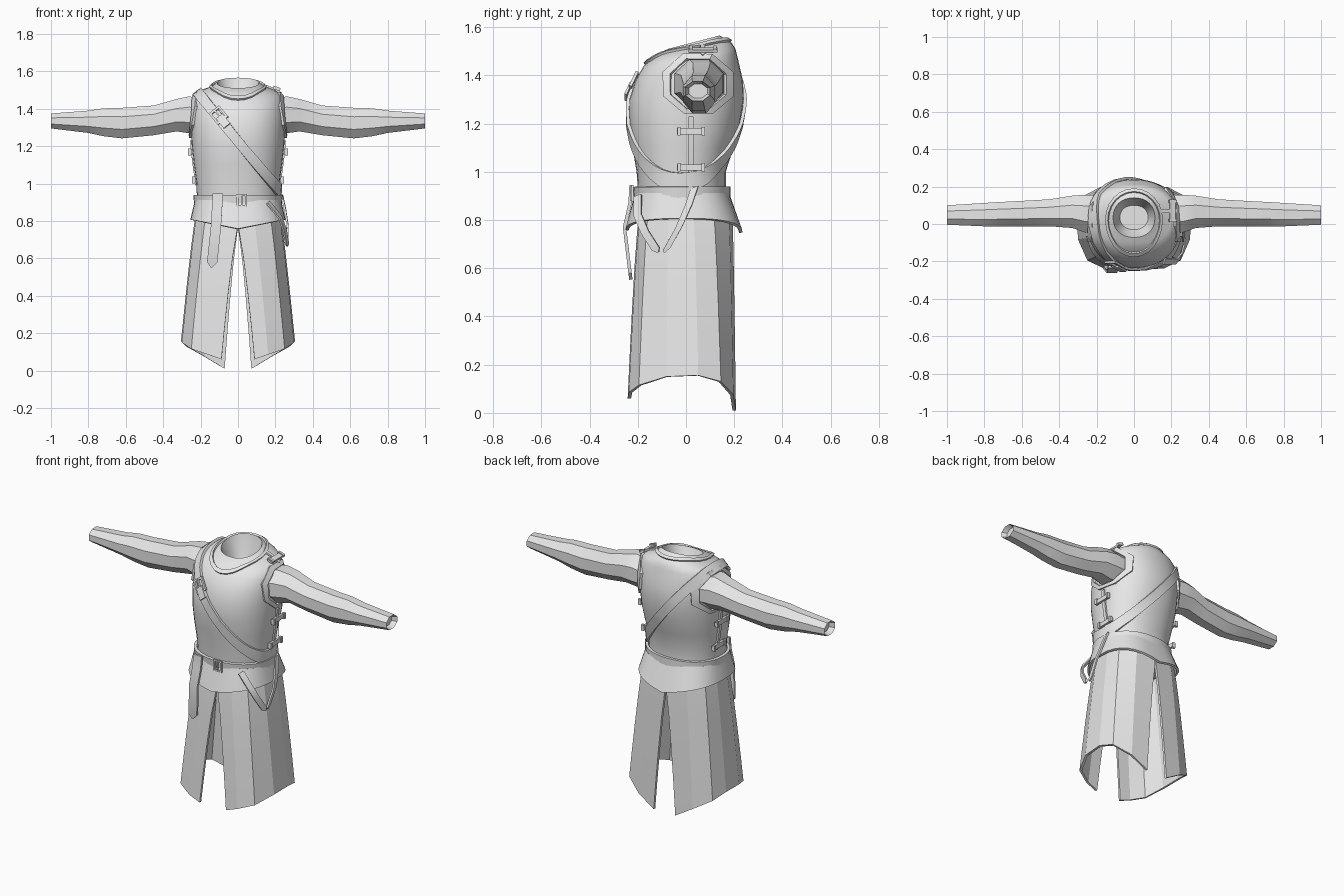
import bpy, bmesh, math
from mathutils import Vector, Matrix
from mathutils.bvhtree import BVHTree

if "Cube" in bpy.data.objects:
    bpy.data.objects.remove(bpy.data.objects["Cube"])

cloth = bpy.data.materials.new("grey cloth")
cloth.diffuse_color = (0.8, 0.8, 0.8, 1)
cloth.use_nodes = True
cloth.node_tree.nodes["Principled BSDF"].inputs["Base Color"].default_value = cloth.diffuse_color


def finish(name, bm, thick=0.0, angle=30):
    """Turn a bmesh into a named object with optional thickness."""
    bmesh.ops.recalc_face_normals(bm, faces=bm.faces)
    me = bpy.data.meshes.new(name)
    bm.to_mesh(me)
    bm.free()
    me.materials.append(cloth)
    ob = bpy.data.objects.new(name, me)
    bpy.context.collection.objects.link(ob)
    bpy.ops.object.select_all(action='DESELECT')
    ob.select_set(True)
    bpy.context.view_layer.objects.active = ob
    if thick:
        mod = ob.modifiers.new("thickness", 'SOLIDIFY')
        mod.thickness, mod.offset = thick, 0
        bpy.ops.object.modifier_apply(modifier=mod.name)
    bpy.ops.object.shade_smooth_by_angle(angle=math.radians(angle))
    return ob


def loft(name, rings, closed=True, cap=False, thick=0.0, angle=30):
    """Skin a list of equally long point rings."""
    bm = bmesh.new()
    rows = [[bm.verts.new(p) for p in r] for r in rings]
    n = len(rows[0])
    for a, b in zip(rows, rows[1:]):
        for i in range(n if closed else n - 1):
            j = (i + 1) % n
            bm.faces.new((a[i], a[j], b[j], b[i]))
    if cap:
        bm.faces.new(rows[0])
        bm.faces.new(rows[-1])
    return finish(name, bm, thick, angle)


def oval(z, hx, y0, y1, tilt=0.0, n=32, power=2.2):
    """Horizontal superellipse ring, tilted upward toward the back."""
    pts = []
    for i in range(n):
        a = 2 * math.pi * i / n
        c, s = math.cos(a), math.sin(a)
        x = hx * math.copysign(abs(c) ** (2 / power), c)
        dy = (y1 - y0) / 2 * math.copysign(abs(s) ** (2 / power), s)
        pts.append(Vector((x, (y0 + y1) / 2 + dy, z + tilt * dy)))
    return pts


def boxes(name, parts, matrix):
    """Join boxes given as (centre, size) in a local frame."""
    bm = bmesh.new()
    for c, s in parts:
        bmesh.ops.create_cube(bm, size=1, matrix=matrix @ Matrix.Translation(c) @ Matrix.Diagonal((*s, 1)))
    return finish(name, bm)


def buckle(name, matrix, w, h, t=0.01):
    """Square frame in the local xz plane with a tongue across it."""
    boxes(name, [((sx * w / 2, 0, 0), (t, t, h + t)) for sx in (-1, 1)]
          + [((0, 0, sz * h / 2), (w, t, t)) for sz in (-1, 1)]
          + [((0, -t / 2, 0), (t * 0.7, t, h))], matrix)


def strip(name, pts, wide, thick=0.01):
    """Flat strap following points, with a tapered tip."""
    w = Vector(wide) / 2
    rows = [(Vector(p) - w, Vector(p) + w) for p in pts]
    tip = Vector(pts[-1]) + (Vector(pts[-1]) - Vector(pts[-2])).normalized() * w.length
    rows.append((tip - w * 0.2, tip + w * 0.2))
    return loft(name, rows, closed=False, thick=thick)


# Torso with shoulders, collar and the hollow inside of the collar
torso = loft("torso", [oval(*r) for r in (
    (0.84, 0.21, -0.19, 0.165), (0.93, 0.22, -0.2, 0.165), (1.0, 0.222, -0.205, 0.165),
    (1.1, 0.236, -0.222, 0.197), (1.2, 0.247, -0.235, 0.225), (1.3, 0.25, -0.235, 0.24),
    (1.38, 0.25, -0.21, 0.236), (1.44, 0.245, -0.175, 0.222), (1.475, 0.232, -0.145, 0.212, 0.05),
    (1.497, 0.2, -0.125, 0.205, 0.08), (1.515, 0.145, -0.105, 0.19, 0.13),
    (1.538, 0.112, -0.072, 0.14, 0.26), (1.5, 0.1, -0.06, 0.13, 0.2), (1.43, 0.075, -0.03, 0.1))],
    cap=True, angle=45)
tree = BVHTree.FromPolygons([v.co for v in torso.data.vertices],
                            [list(p.vertices) for p in torso.data.polygons])


def drape(origin, direction, off):
    """Point on the torso hit by a ray, lifted off the surface."""
    d = Vector(direction).normalized()
    loc, nor, _, _ = tree.ray_cast(Vector(origin), d)
    if loc is None:
        return None
    return loc + (nor if nor.dot(d) < 0 else -nor) * off


def band(name, centre, u, width, off, thick, n=48):
    """Closed strap around the torso in the plane of u and the y axis."""
    u, v, c = Vector(u).normalized(), Vector((0, 1, 0)), Vector(centre)
    side = u.cross(v)
    rings = []
    for k in (-0.5, 0.5):
        ring = []
        for i in range(n):
            a = 2 * math.pi * i / n
            d = u * math.cos(a) + v * math.sin(a)
            o = c + side * width * k
            ring.append(drape(o + d, -d, off) or o + d * 0.2)
        rings.append(ring)
    return loft(name, rings, thick=thick)


# Flared lower edge of the vest
top = oval(0.91, 0.224, -0.205, 0.172, power=2.5)
hem = oval(0.805, 0.248, -0.245, 0.228, power=2.5)
for p in hem:
    p.z -= (0.048 if p.y < 0 else 0.058) * max(0, 1 - abs(p.x) / 0.245)
loft("vest_flare", [top, hem], thick=0.014)

# Belt, its buckle and the diagonal chest strap
band("belt", (0, 0, 0.91), (1, 0, 0.0), 0.058, 0.012, 0.016)
buckle("belt_buckle", Matrix.Translation((0.02, -0.222, 0.91)), 0.045, 0.06)
diagonal = Vector((0.45, 0, -0.55)).normalized()
band("chest_strap", (0, 0.01, 1.225), diagonal, 0.052, 0.008, 0.014, 56)
spot = drape((-0.1, -1, 1.36), (0, 1, 0), 0.016)
lean = Matrix.Rotation(math.radians(-39), 4, 'Y') @ Matrix.Rotation(math.radians(-20), 4, 'X')
buckle("chest_buckle", Matrix.Translation(spot) @ lean, 0.06, 0.07, 0.012)
boxes("chest_strap_end", [((0, -0.008, -0.045), (0.045, 0.01, 0.07))], Matrix.Translation(spot) @ lean)

# Neckline trim
neck = []
for k in (1.0, 0.9):
    ring = []
    for i in range(24):
        a = 2 * math.pi * i / 24
        y = 0.02 + math.sin(a) * (0.165 if math.sin(a) > 0 else 0.19) * k
        ring.append(drape((0.15 * k * math.cos(a), y, 2), (0, 0, -1), 0.005))
    neck.append(ring)
loft("neckline_trim", neck, thick=0.012)

# Hanging belt straps
strip("front_belt_strap", [(-0.108, -0.228, 0.945), (-0.112, -0.232, 0.87), (-0.118, -0.255, 0.77),
                           (-0.138, -0.232, 0.58)], (0.055, 0, 0), 0.014)
strip("side_strap_rear", [(0.236, 0.035, 0.935), (0.252, 0.01, 0.86), (0.266, -0.03, 0.77),
                          (0.262, -0.08, 0.68)], (0, 0.032, 0.012))
strip("side_strap_front", [(0.16, -0.2, 0.9), (0.225, -0.2, 0.82), (0.25, -0.17, 0.75),
                           (0.262, -0.125, 0.68)], (0.012, 0.03, 0.012))

# Sleeve stations: x, lower z, upper z, front y, back y
SLEEVE = ((0.17, 1.27, 1.45, -0.06, 0.16), (0.26, 1.265, 1.47, -0.05, 0.16),
          (0.33, 1.275, 1.455, -0.025, 0.155), (0.45, 1.255, 1.42, -0.015, 0.135),
          (0.62, 1.238, 1.408, -0.015, 0.125), (0.72, 1.25, 1.405, -0.015, 0.12),
          (0.8, 1.268, 1.392, -0.015, 0.115), (1.0, 1.293, 1.376, -0.006, 0.102),
          (0.97, 1.305, 1.365, 0.01, 0.09))
# Skirt half: top xy, bottom xy and hem height, from front slit to back slit
SKIRT = ((0, -0.185, 0.088, -0.235, 0.06), (0.08, -0.18, 0.16, -0.23, 0.085),
         (0.165, -0.15, 0.245, -0.19, 0.115), (0.212, -0.07, 0.293, -0.08, 0.15),
         (0.218, 0.03, 0.298, 0.05, 0.155), (0.2, 0.11, 0.275, 0.14, 0.13),
         (0.12, 0.17, 0.18, 0.19, 0.075), (0, 0.185, 0.072, 0.2, 0.01))

for s, side in ((-1, "right"), (1, "left")):
    # Sleeve
    rings = []
    for x, z0, z1, y0, y1 in SLEEVE:
        rings.append([(s * x, (y0 + y1) / 2 + (y1 - y0) / 2 * math.cos(a) * 1.04,
                       (z0 + z1) / 2 + (z1 - z0) / 2 * math.sin(a) * 1.04)
                      for a in (math.pi * (i + 0.5) / 4 for i in range(8))])
    loft(side + "_sleeve", rings, cap=True, angle=35)

    # Armhole trim
    trim = []
    for ry, rz in ((0.15, 0.128), (0.118, 0.108)):
        trim.append([drape((s, 0.048 + ry * math.cos(a), 1.362 + rz * math.sin(a)), (-s, 0, 0), 0.007)
                     for a in (math.pi * (i + 0.5) / 4 for i in range(8))])
    loft(side + "_armhole_trim", trim, thick=0.016)

    # Side seam with two closing tabs
    seam = [drape((s, 0.02, z), (-s, 0, 0), 0.005) for z in (1.23, 1.16, 1.08, 1.0)]
    strip(side + "_side_seam", seam, (0, 0.022, 0))
    for name, z in (("upper", 1.17), ("lower", 1.02)):
        p = drape((s, 0.02, z), (-s, 0, 0), 0.012)
        boxes(side + "_" + name + "_tab", [((0, 0, 0), (0.014, 0.115, 0.026)),
              ((s * 0.006, -0.05, 0), (0.016, 0.014, 0.036)),
              ((s * 0.006, 0.05, 0), (0.016, 0.014, 0.036))], Matrix.Translation(p))

    # Skirt panel with front and back slits
    rows = []
    for t in (0, 0.12, 0.3, 0.55, 0.8, 1):
        row = []
        for i, (x0, y0, x1, y1, h) in enumerate(SKIRT):
            k = max(0, (t - 0.1) / 0.9) ** 0.75 if i in (0, 7) else t ** 0.85
            row.append((s * (x0 + (x1 - x0) * k), y0 + (y1 - y0) * t ** 0.7, 0.84 + (h - 0.84) * t))
        rows.append(row)
    loft(side + "_skirt_panel", rows, closed=False, thick=0.014, angle=12)

# Shoulder seam and clasp on the left shoulder
seam = [drape((x, 0.07, 2), (0, 0, -1), 0.005) for x in (0.14, 0.18, 0.22)]
strip("shoulder_seam", seam, (0, 0.02, 0))
p = drape((0.2, 0.07, 2), (0, 0, -1), 0.01)
boxes("shoulder_clasp", [((0, 0, 0), (0.03, 0.12, 0.012)), ((0, -0.05, 0.004), (0.04, 0.014, 0.016)),
      ((0, 0.05, 0.004), (0.04, 0.014, 0.016))],
      Matrix.Translation(p) @ Matrix.Rotation(math.radians(20), 4, 'Y'))
